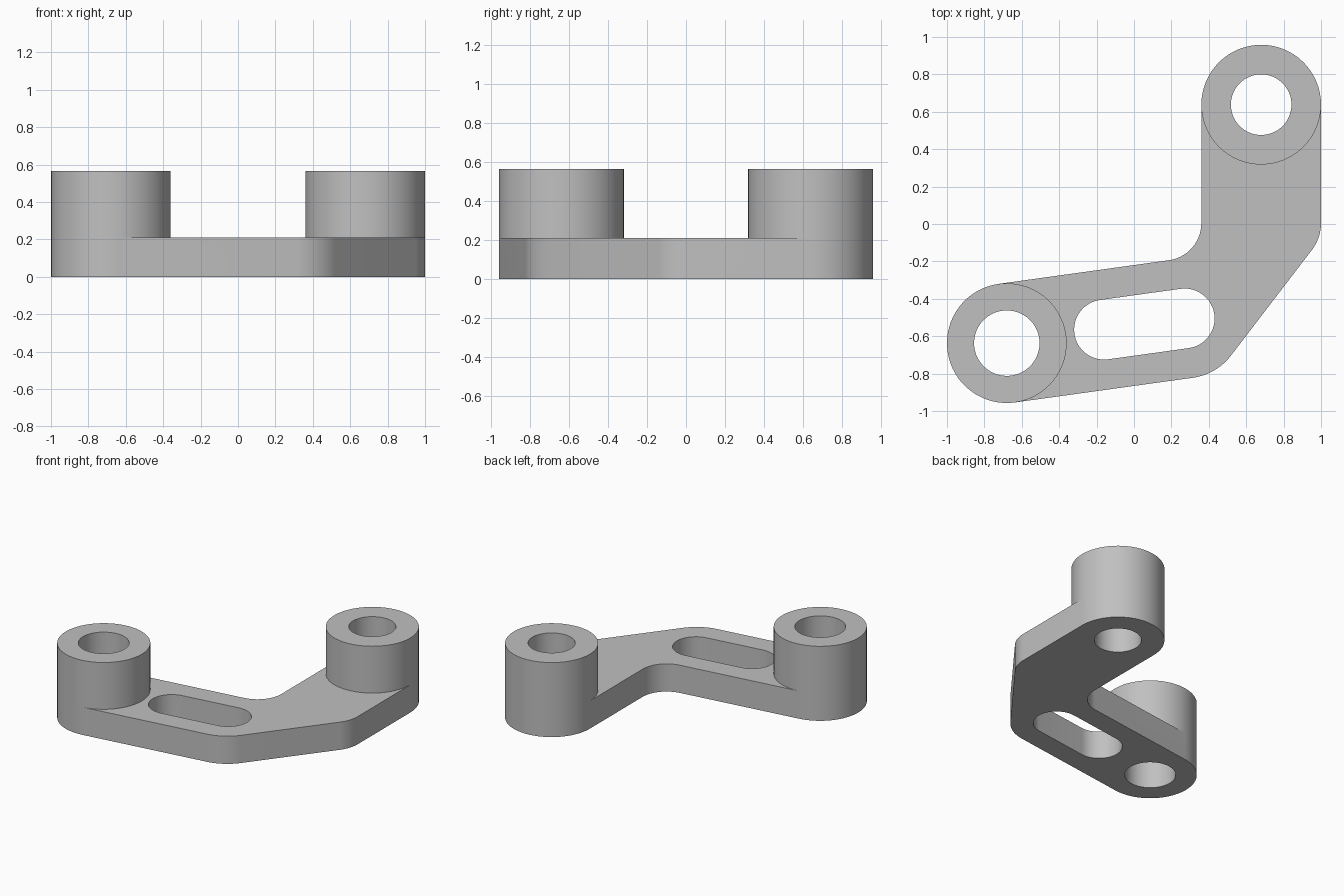
import bpy, bmesh, math
from mathutils import Vector

if "Cube" in bpy.data.objects:
    bpy.data.objects.remove(bpy.data.objects["Cube"])

PLATE, BOSS, R = 0.21, 0.565, 0.32
TILT = math.radians(7.9)
A, B = Vector((-0.68, -0.637)), Vector((0.68, 0.638))
arm = Vector((math.cos(TILT), math.sin(TILT)))
side = Vector((-arm.y, arm.x))


def arc(c, r, start, end, n=32):
    """Points on an arc, both ends included."""
    angles = [start + (end - start) * i / n for i in range(n + 1)]
    return [c + Vector((math.cos(t), math.sin(t))) * r for t in angles]


def fillet(corner, before, after, r, n=14):
    """Round a corner between two straight edges."""
    u, v = (before - corner).normalized(), (after - corner).normalized()
    half = u.angle(v) / 2
    centre = corner + (u + v).normalized() * (r / math.sin(half))
    first = corner + u * (r / math.tan(half)) - centre
    last = corner + v * (r / math.tan(half)) - centre
    a0 = math.atan2(first.y, first.x)
    sweep = math.atan2(first.x * last.y - first.y * last.x, first.dot(last))
    return arc(centre, r, a0, a0 + sweep, n)


def on_arm(sign, x):
    """Point at x on the upper or lower edge of the slanted arm."""
    p = A + side * (R * sign)
    return p + arm * ((x - p.x) / arm.x)


# Corners of the bent arm
up, down = math.pi / 2 + TILT, 1.5 * math.pi + TILT
heel, knee, inner = on_arm(-1, 0.441), Vector((1.0, -0.075)), on_arm(1, B.x - R)
low_start, high_start = A - side * R, A + side * R
right_start, left_start = B + Vector((R, 0)), B - Vector((R, 0))

outer_bend = fillet(heel, low_start, knee, 0.31) + fillet(knee, heel, right_start, 0.24)
inner_bend = fillet(inner, left_start, high_start, 0.2)
far_a, near_a = arc(A, R, up, down), arc(A, R, up, down - 2 * math.pi)
far_b, near_b = arc(B, R, 0, math.pi), arc(B, R, 0, -math.pi)

# Closed loops: silhouette, plate top, bosses, bores and slot
outline = far_a + outer_bend + far_b + inner_bend
plate_top = near_a + outer_bend + near_b + inner_bend
boss_a = far_a + near_a[-2:0:-1]
boss_b = far_b + near_b[-2:0:-1]
bore_a = arc(A, 0.175, 0, 2 * math.pi, 64)[:-1]
bore_b = arc(B, 0.162, 0, 2 * math.pi, 64)[:-1]
slot_ends = [A + arm * 0.525, A + arm * 0.96]
slot = arc(slot_ends[0], 0.16, up, down) + arc(slot_ends[1], 0.16, down, down + math.pi)

bm = bmesh.new()


def ring(loop, z):
    return [bm.verts.new((p.x, p.y, z)) for p in loop]


def cap(loops, z):
    """Flat face area bounded by loops; inner loops become holes."""
    edges = []
    for loop in loops:
        vs = ring(loop, z)
        edges += [bm.edges.new((vs[i - 1], vs[i])) for i in range(len(vs))]
    bmesh.ops.triangle_fill(bm, edges=edges, use_beauty=True, normal=(0, 0, 1))


def wall(loop, z0, z1):
    lo, hi = ring(loop, z0), ring(loop, z1)
    for i in range(len(lo)):
        bm.faces.new((lo[i - 1], lo[i], hi[i], hi[i - 1]))


# Horizontal faces
cap([outline, bore_a, bore_b, slot], 0)
cap([plate_top, slot], PLATE)
cap([boss_a, bore_a], BOSS)
cap([boss_b, bore_b], BOSS)

# Vertical faces
for loop in (outline, slot):
    wall(loop, 0, PLATE)
for loop in (boss_a, boss_b):
    wall(loop, PLATE, BOSS)
for loop in (bore_a, bore_b):
    wall(loop, 0, BOSS)

bmesh.ops.remove_doubles(bm, verts=bm.verts, dist=0.0003)
bmesh.ops.recalc_face_normals(bm, faces=bm.faces)
mesh = bpy.data.meshes.new("bent_bracket")
bm.to_mesh(mesh)
bm.free()
bracket = bpy.data.objects.new("bent_bracket", mesh)
bpy.context.collection.objects.link(bracket)

# Plain grey metal
grey = bpy.data.materials.new("plain_grey")
grey.use_nodes = True
colour = (0.53, 0.53, 0.53, 1)
grey.diffuse_color = colour
grey.node_tree.nodes["Principled BSDF"].inputs["Base Color"].default_value = colour
mesh.materials.append(grey)

bpy.ops.object.select_all(action='DESELECT')
bracket.select_set(True)
bpy.context.view_layer.objects.active = bracket
bpy.ops.object.shade_smooth_by_angle(angle=math.radians(30))
